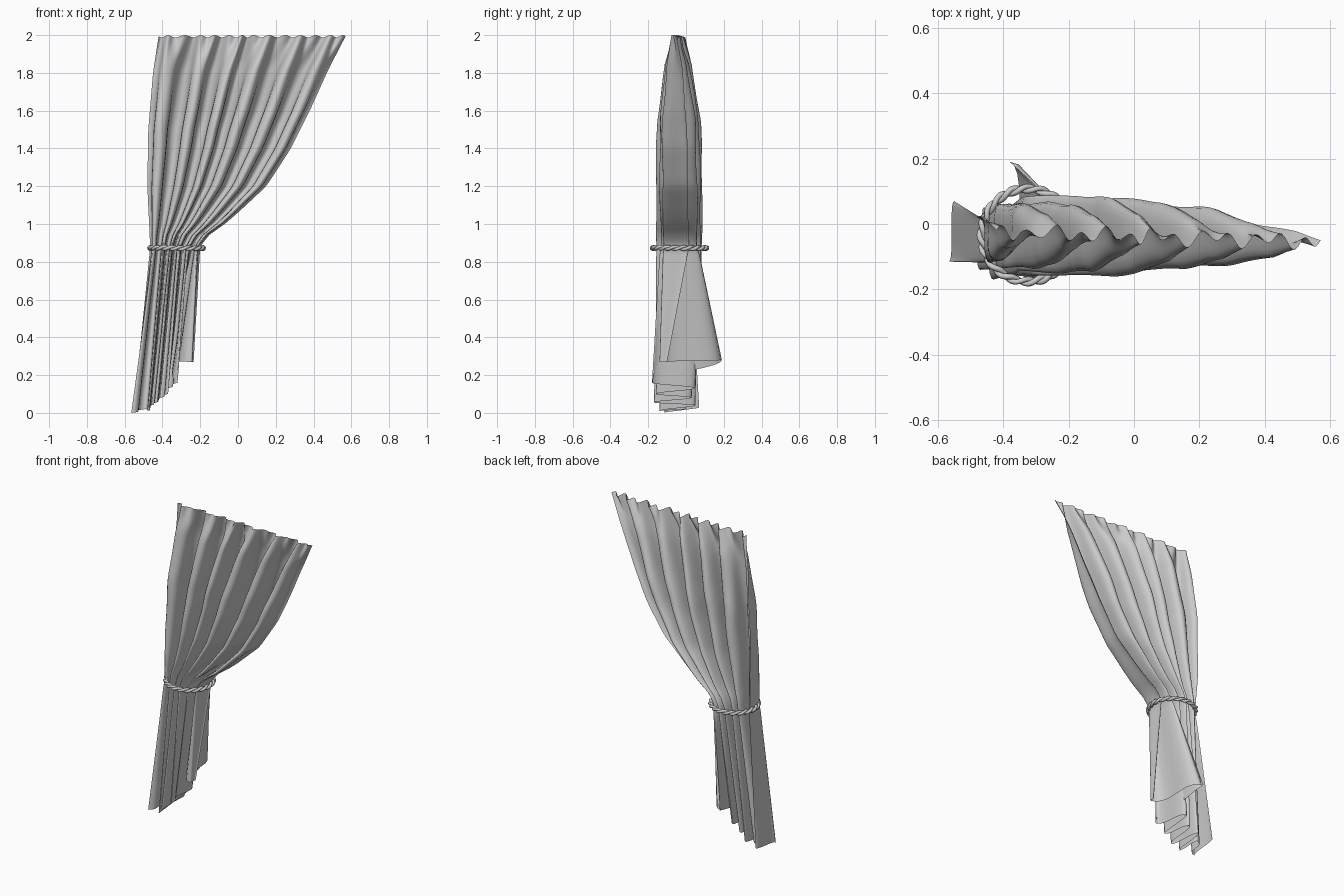
import bpy, math, random
from mathutils import Vector

cube = bpy.data.objects.get("Cube")
if cube:
    bpy.data.objects.remove(cube, do_unlink=True)
random.seed(4)


def make_material(name, colour):
    mat = bpy.data.materials.new(name)
    mat.use_nodes = True
    mat.diffuse_color = colour
    mat.node_tree.nodes["Principled BSDF"].inputs["Base Color"].default_value = colour
    return mat


fabric = make_material("pale grey fabric", (0.6, 0.6, 0.6, 1))

TIE = 0.88
TOP = 2.0
FOLDS = 12          # half folds across the cloth
STEPS = 10          # samples in each half fold
TEETH = 13          # small pleats along the heading

# Outline of the gathered cloth, as (height, value)
left_edge = [(TIE, -0.465), (1.2, -0.48), (1.5, -0.475), (1.8, -0.45), (TOP, -0.42)]
right_edge = [(TIE, -0.2), (0.94, -0.155), (1, -0.07), (1.06, 0), (1.2, 0.15),
              (1.4, 0.28), (1.6, 0.38), (1.8, 0.47), (TOP, 0.57)]
depth = [(TIE, 0.12), (1.2, 0.122), (1.55, 0.11), (1.85, 0.065), (TOP, 0.012)]

# Fold tips along the hem, alternating back and front
hem = [(-.55, .07, .03), (-.565, -.115, 0), (-.49, 0, .02), (-.47, -.14, .01),
       (-.46, .05, .04), (-.43, -.17, .055), (-.41, .03, .08), (-.37, -.16, .1),
       (-.37, .05, .13), (-.32, -.18, .16), (-.38, .19, .28), (-.25, -.14, .27),
       (-.235, -.1, .27)]
fold_size = [random.uniform(0.85, 1.05) for _ in hem]
jitter = [random.uniform(-0.018, 0.018) for _ in hem]
jitter[0] = jitter[-1] = 0


def lookup(table, z):
    for (z0, a), (z1, b) in zip(table, table[1:]):
        if z <= z1:
            return a + (b - a) * (z - z0) / (z1 - z0)
    return table[-1][1]


def upper_row(z):
    """Fold tips at one height between the tie and the heading."""
    x0, x1, d = lookup(left_edge, z), lookup(right_edge, z), lookup(depth, z)
    rise = (z - TIE) / (TOP - TIE)
    row = []
    for i in range(FOLDS + 1):
        u = i / FOLDS
        round_off = 0.5 + 0.5 * (1 - (2 * u - 1) ** 2) ** 0.5
        side = 1 if i % 2 == 0 else -1
        y = -0.037 - 0.03 * rise * (u - 0.4) + side * d * round_off * fold_size[i]
        row.append(Vector((x0 + (x1 - x0) * (u + jitter[i]), y, z)))
    return row


def smooth_row(tips, overlap):
    """Join the tips with rounded folds: broad faces and steep walls between."""
    out = []
    for a, b in zip(tips, tips[1:]):
        for k in range(STEPS):
            t = k / STEPS
            along = t + overlap * math.sin(math.tau * t) / math.tau
            across = 0.5 - 0.5 * math.cos(math.pi * t)
            out.append(Vector((a.x + (b.x - a.x) * along,
                               a.y + (b.y - a.y) * across,
                               a.z + (b.z - a.z) * t)))
    out.append(tips[-1].copy())
    return out


# Curtain: lower skirt, then the gathered upper part
UP, DOWN = 36, 14
tie_tips = upper_row(TIE)
rows = []
for k in range(DOWN):
    t = 1 - k / DOWN
    rows.append(smooth_row([p.lerp(Vector(h), t) for p, h in zip(tie_tips, hem)], 1.2))
for k in range(UP + 1):
    z = TIE + (TOP - TIE) * k / UP
    pleat = max(0, (z - 1.45) / (TOP - 1.45)) ** 1.5
    row = smooth_row(upper_row(z), 1.2 * (1 - pleat))
    for j, p in enumerate(row):
        u = j / (len(row) - 1)
        wave = math.sin(math.tau * TEETH * u)
        p.y += 0.018 * pleat ** 2 * wave
        p.y += 0.006 * math.sin(u * 45 + z * 9) * math.sin(z * 5 + u * 8) * (1 - pleat)
        p.z -= 0.006 * (1 + wave) * pleat ** 4
    rows.append(row)

width = len(rows[0])
verts = [p for row in rows for p in row]
faces = [(r * width + j, r * width + j + 1, (r + 1) * width + j + 1, (r + 1) * width + j)
         for r in range(len(rows) - 1) for j in range(width - 1)]
mesh = bpy.data.meshes.new("curtain")
mesh.from_pydata(verts, [], faces)
mesh.materials.append(fabric)
curtain = bpy.data.objects.new("curtain", mesh)
bpy.context.collection.objects.link(curtain)
for poly in mesh.polygons:
    poly.use_smooth = True

# Tie-back rope: two strands twisted around a round loop
TWISTS = 10
COUNT = TWISTS * 12
for n in range(2):
    curve = bpy.data.curves.new("rope_strand", "CURVE")
    curve.dimensions = "3D"
    curve.bevel_depth = 0.009
    curve.bevel_resolution = 1
    spline = curve.splines.new("POLY")
    spline.points.add(COUNT - 1)
    spline.use_cyclic_u = True
    for k, point in enumerate(spline.points):
        a = math.tau * k / COUNT
        twist = a * TWISTS + n * math.pi
        out = 0.007 * math.cos(twist)
        point.co = (-0.325 + (0.14 + out) * math.cos(a),
                    -0.034 + (0.142 + out) * math.sin(a),
                    0.873 + 0.007 * math.sin(twist), 1)
    curve.materials.append(fabric)
    strand = bpy.data.objects.new("rope_strand", curve)
    bpy.context.collection.objects.link(strand)
